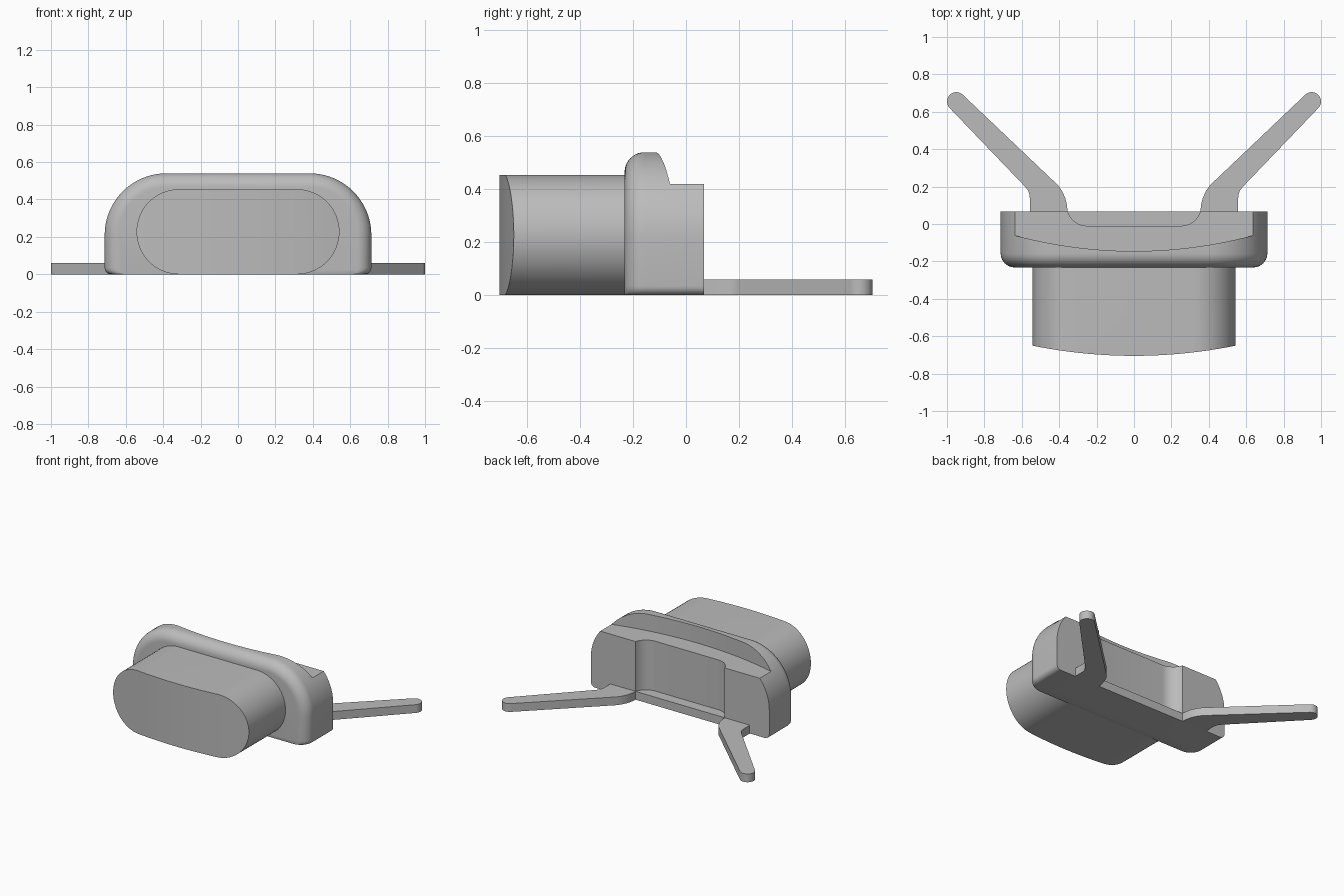
import bpy, bmesh, math

if "Cube" in bpy.data.objects:
    bpy.data.objects.remove(bpy.data.objects["Cube"])

grey = bpy.data.materials.new("plain grey")
grey.diffuse_color = (0.5, 0.5, 0.5, 1)
grey.use_nodes = True
grey.node_tree.nodes["Principled BSDF"].inputs["Base Color"].default_value = grey.diffuse_color


def arc(cx, cy, r, a0, a1, n):
    """Points along a circular arc, angles in degrees."""
    return [(cx + r * math.cos(math.radians(a0 + (a1 - a0) * i / n)),
             cy + r * math.sin(math.radians(a0 + (a1 - a0) * i / n))) for i in range(n + 1)]


def loft(name, rings):
    """Solid skinned through closed rings that share a point count."""
    bm = bmesh.new()
    rows = [[bm.verts.new(p) for p in ring] for ring in rings]
    n = len(rows[0])
    for a, b in zip(rows, rows[1:]):
        for i in range(n):
            j = (i + 1) % n
            bm.faces.new((a[i], a[j], b[j], b[i]))
    bm.faces.new(rows[0][::-1])
    bm.faces.new(rows[-1])
    bmesh.ops.recalc_face_normals(bm, faces=bm.faces)
    mesh = bpy.data.meshes.new(name)
    bm.to_mesh(mesh)
    bm.free()
    mesh.materials.append(grey)
    ob = bpy.data.objects.new(name, mesh)
    bpy.context.collection.objects.link(ob)
    return ob


def prism(name, pts, z0, z1):
    return loft(name, [[(x, y, z) for x, y in pts] for z in (z0, z1)])


def activate(ob):
    bpy.ops.object.select_all(action='DESELECT')
    ob.select_set(True)
    bpy.context.view_layer.objects.active = ob


def cut(ob, cutter):
    cutter.hide_render = True
    mod = ob.modifiers.new("cut", 'BOOLEAN')
    mod.operation = 'DIFFERENCE'
    mod.solver = 'EXACT'
    mod.object = cutter
    activate(ob)
    bpy.ops.object.modifier_apply(modifier=mod.name)
    bpy.data.objects.remove(cutter)


def smooth(ob):
    activate(ob)
    bpy.ops.object.shade_smooth_by_angle(angle=math.radians(30))


# Housing: arched outline with a rounded front rim and a flat underside
def housing_ring(y, d):
    w, top, r, rb = 0.713 - d, 0.54 - d, 0.33 - d, 0.035
    right = arc(w - rb, rb, rb, -90, 0, 6) + arc(w - r, top - r, r, 0, 90, 20)
    return [(x, y, z) for x, z in right + [(-x, z) for x, z in reversed(right)]]


R = 0.075
rim = []
for i in range(11):
    t = math.pi / 2 * i / 10
    rim.append(housing_ring(-0.232 + R * (1 - math.sin(t)), R * (1 - math.cos(t))))
housing = loft("housing", [housing_ring(0.068, 0)] + rim)

# Curved step along the upper back
step = [(-0.9 + 0.05 * i, -0.145 + 0.207 * (-0.9 + 0.05 * i) ** 2) for i in range(37)]
cut(housing, prism("step_cutter", step + [(0.9, 0.4), (-0.9, 0.4)], 0.42, 0.8))

# Shallow recess in the back, rounded at its inner corners
corner = arc(0.25, 0.1, 0.11, -90, 0, 12)
recess = corner + [(0.36, 0.3), (-0.36, 0.3)] + [(-x, y) for x, y in reversed(corner)]
cut(housing, prism("recess_cutter", recess, 0.06, 0.7))
smooth(housing)

# Plug: rounded bar with a gently bowed front end
right = arc(0.315, 0.2275, 0.2275, -90, 90, 32)
outline = right + [(-x, z) for x, z in reversed(right)]
plug = loft("plug", [[(x, y, z) for x, z in outline] for y in (-0.9, -0.2)])
bow = [(-0.7 + 0.05 * i, -0.705 + 0.185 * (-0.7 + 0.05 * i) ** 2) for i in range(29)]
cut(plug, prism("bow_cutter", bow + [(0.7, -1.2), (-0.7, -1.2)], -0.3, 0.8))
smooth(plug)

# Two flat splayed legs with round tips
inner = [(0.355, 0.062), (0.358, 0.1), (0.368, 0.14), (0.384, 0.175), (0.406, 0.207)]
outer = [(0.58, 0.197), (0.567, 0.18), (0.56, 0.16), (0.557, 0.14), (0.557, 0.062)]
leg = inner + arc(0.95, 0.655, 0.05, 134, -44, 14) + outer
for side, s in (("right", 1), ("left", -1)):
    smooth(prism(side + "_leg", [(s * x, y) for x, y in leg], 0, 0.06))
